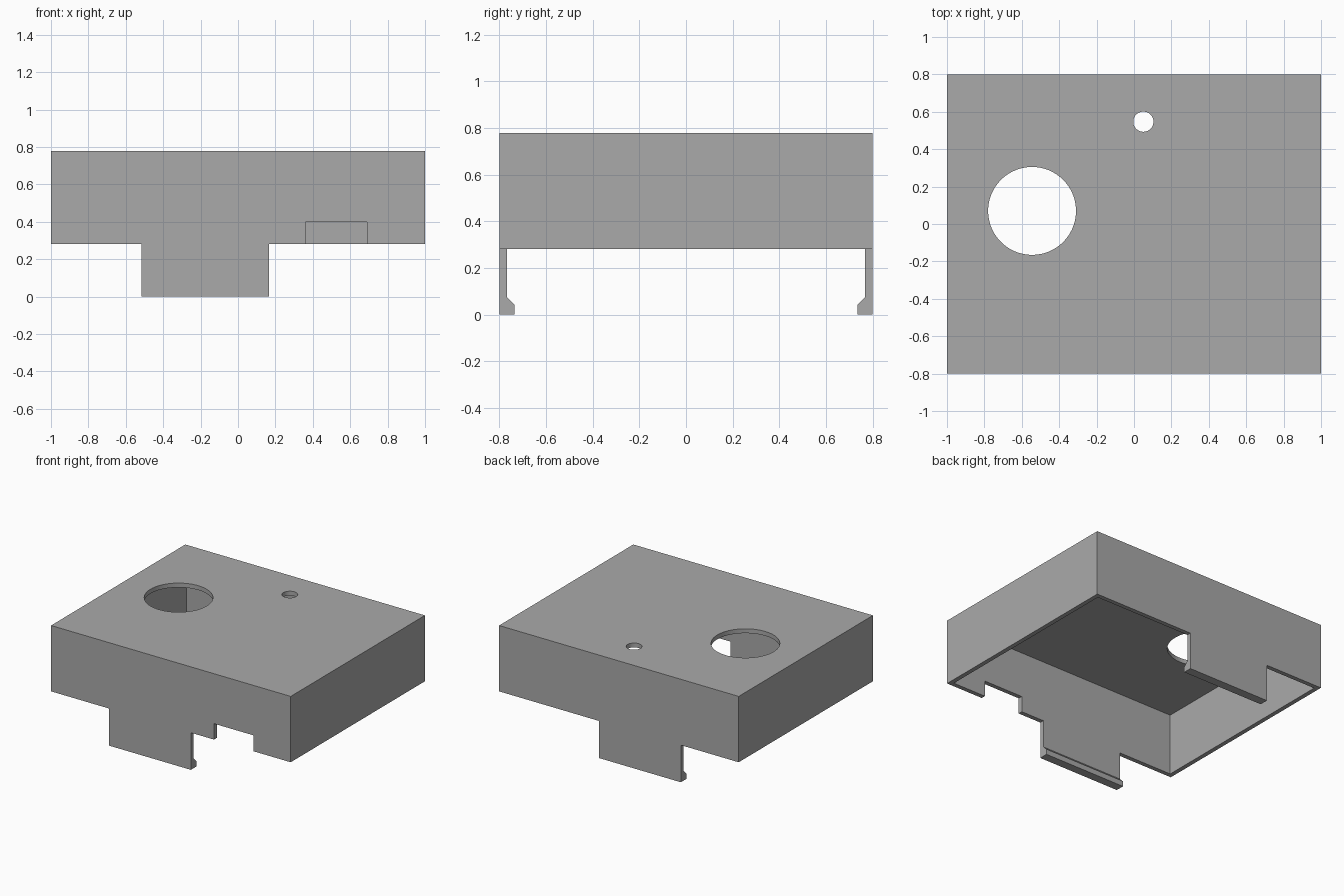
import bpy
import bmesh
from mathutils import Matrix, Vector

cube = bpy.data.objects.get("Cube")
if cube:
    bpy.data.objects.remove(cube, do_unlink=True)

LENGTH, DEPTH, TOP, RIM, WALL = 2.0, 1.6, 0.777, 0.28, 0.033
TAB_LEFT, TAB_RIGHT = -0.517, 0.167

grey = bpy.data.materials.new("grey_plastic")
grey.use_nodes = True
colour = (0.4, 0.4, 0.4, 1)
grey.diffuse_color = colour
grey.node_tree.nodes["Principled BSDF"].inputs["Base Color"].default_value = colour


def add_object(name, bm):
    bmesh.ops.recalc_face_normals(bm, faces=bm.faces)
    mesh = bpy.data.meshes.new(name)
    bm.to_mesh(mesh)
    bm.free()
    mesh.materials.append(grey)
    obj = bpy.data.objects.new(name, mesh)
    bpy.context.collection.objects.link(obj)
    return obj


def box(name, low, high):
    low, high = Vector(low), Vector(high)
    bm = bmesh.new()
    bmesh.ops.create_cube(bm, size=1, matrix=Matrix.Translation((low + high) / 2)
                          @ Matrix.Diagonal((high - low).to_4d()))
    return add_object(name, bm)


def cylinder(name, x, y, radius):
    bm = bmesh.new()
    bmesh.ops.create_cone(bm, cap_ends=True, segments=96, radius1=radius, radius2=radius,
                          depth=0.3, matrix=Matrix.Translation((x, y, TOP)))
    return add_object(name, bm)


def extrude_profile(name, points, x0, x1):
    """Sweep a (y, z) outline along x."""
    bm = bmesh.new()
    face = bm.faces.new([bm.verts.new((x0, y, z)) for y, z in points])
    swept = bmesh.ops.extrude_face_region(bm, geom=[face])["geom"]
    bmesh.ops.translate(bm, vec=(x1 - x0, 0, 0),
                        verts=[v for v in swept if isinstance(v, bmesh.types.BMVert)])
    return add_object(name, bm)


# Open-bottomed cover shell
x, y = LENGTH / 2, DEPTH / 2
cover = box("cover", (-x, -y, RIM), (x, y, TOP))

# Cavity, front cable notch and the two round holes in the top
cutters = [
    box("cavity_cutter", (WALL - x, WALL - y, 0), (x - WALL, y - WALL, TOP - WALL)),
    box("notch_cutter", (0.36, -y - 0.1, 0), (0.69, 0.1 - y, 0.40)),
    cylinder("large_hole_cutter", -0.545, 0.07, 0.235),
    cylinder("small_hole_cutter", 0.05, 0.547, 0.054),
]
for cutter in cutters:
    cut = cover.modifiers.new(cutter.name, "BOOLEAN")
    cut.operation = "DIFFERENCE"
    cut.solver = "EXACT"
    cut.object = cutter
    cutter.hide_render = True
    cutter.hide_set(True)

# Apply the cuts and discard the cutters
bpy.context.view_layer.update()
evaluated = cover.evaluated_get(bpy.context.evaluated_depsgraph_get())
cut_mesh = bpy.data.meshes.new_from_object(evaluated)
cover.modifiers.clear()
cover.data = cut_mesh
for cutter in cutters:
    bpy.data.objects.remove(cutter, do_unlink=True)

# Hooked snap tabs under the front and back walls
hook = [(0, RIM), (0, 0), (2 * WALL, 0), (2 * WALL, 0.04), (WALL, 0.073), (WALL, RIM)]
for name, side in (("front_snap_tab", -1), ("back_snap_tab", 1)):
    outline = [(side * (y - inward), z) for inward, z in hook]
    extrude_profile(name, outline, TAB_LEFT, TAB_RIGHT)
